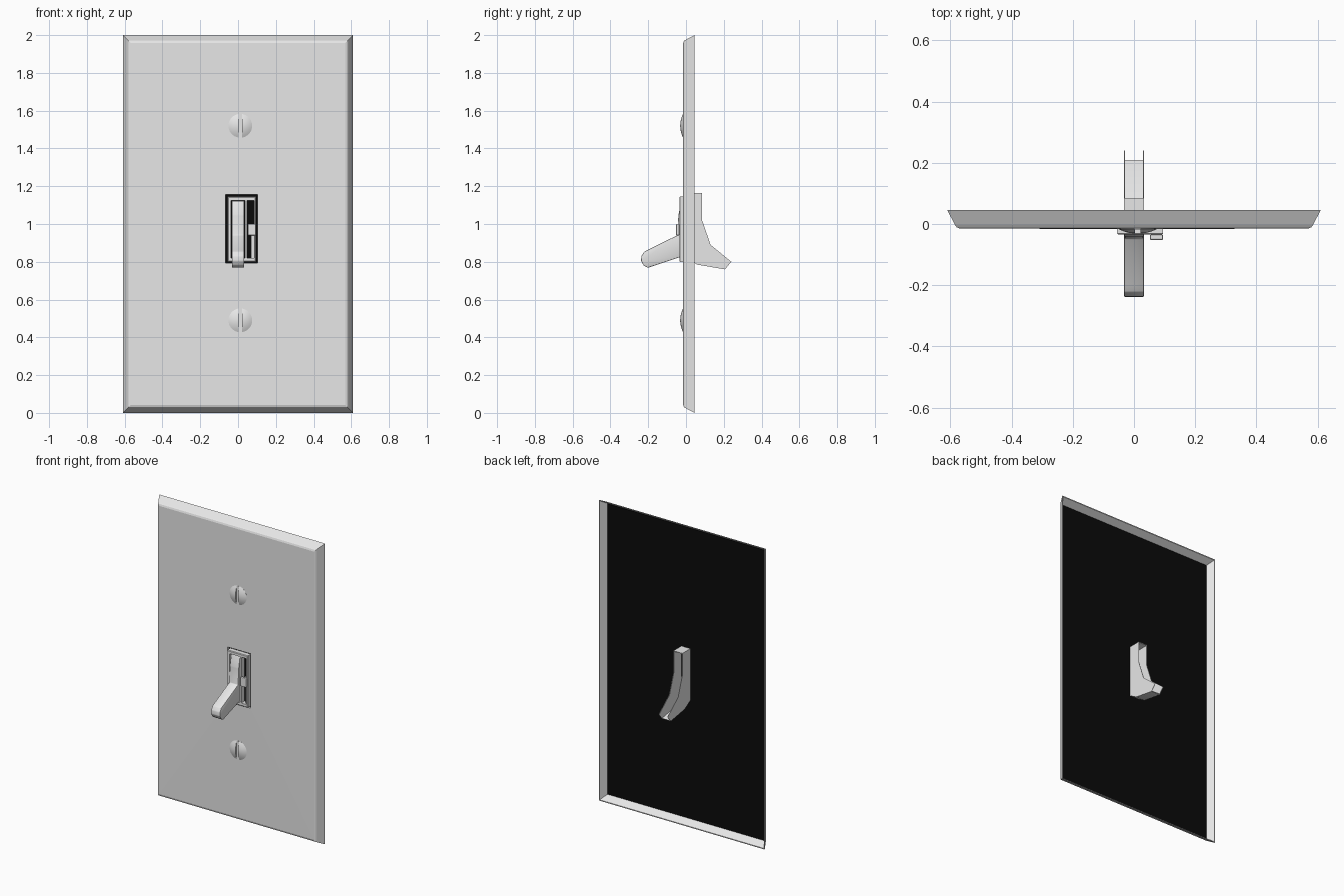
import bpy, bmesh, math

if "Cube" in bpy.data.objects:
    bpy.data.objects.remove(bpy.data.objects["Cube"])


def material(name, rgb):
    m = bpy.data.materials.new(name)
    m.use_nodes = True
    m.diffuse_color = (*rgb, 1)
    m.node_tree.nodes["Principled BSDF"].inputs["Base Color"].default_value = (*rgb, 1)
    return m


GREY = material("light grey plastic", (0.8, 0.8, 0.8))
BLACK = material("black backing", (0.003, 0.003, 0.003))


def finish(name, bm, mat=GREY, smooth=None):
    bmesh.ops.recalc_face_normals(bm, faces=bm.faces[:])
    me = bpy.data.meshes.new(name)
    bm.to_mesh(me)
    bm.free()
    me.materials.append(mat)
    ob = bpy.data.objects.new(name, me)
    bpy.context.collection.objects.link(ob)
    if smooth:
        bpy.ops.object.select_all(action='DESELECT')
        ob.select_set(True)
        bpy.context.view_layer.objects.active = ob
        bpy.ops.object.shade_smooth_by_angle(angle=math.radians(smooth))
    return ob


def box(name, x, y, z, mat=GREY, bevel=0):
    bm = bmesh.new()
    bmesh.ops.create_cube(bm, size=1)
    for v in bm.verts:
        for i, (lo, hi) in enumerate((x, y, z)):
            v.co[i] = (lo + hi) / 2 + v.co[i] * (hi - lo)
    if bevel:
        bmesh.ops.bevel(bm, geom=bm.edges[:], offset=bevel, segments=2, profile=0.5, affect='EDGES')
    return finish(name, bm, mat)


def extrude_profile(name, points, x0, x1, bevel=0):
    """Side outline of (y, z) points given thickness along x."""
    bm = bmesh.new()
    face = bm.faces.new([bm.verts.new((x0, y, z)) for y, z in points])
    ext = bmesh.ops.extrude_face_region(bm, geom=[face])
    for v in ext["geom"]:
        if isinstance(v, bmesh.types.BMVert):
            v.co.x = x1
    if bevel:
        bmesh.ops.bevel(bm, geom=bm.edges[:], offset=bevel, segments=2, profile=0.5, affect='EDGES')
    return finish(name, bm, GREY, 35)


def loft_rects(name, rects, smooth=None):
    """Bridge rectangles (x0, x1, z0, z1, y), leaving both ends open."""
    bm = bmesh.new()
    rings = [[bm.verts.new((x, y, z)) for x, z in ((a, c), (b, c), (b, d), (a, d))]
             for a, b, c, d, y in rects]
    for r, s in zip(rings, rings[1:]):
        for i in range(4):
            j = (i + 1) % 4
            bm.faces.new((r[i], r[j], s[j], s[i]))
    return finish(name, bm, GREY, smooth)


# Wall plate: flared hollow shell with a rounded front edge and an opening
def inset(d, y):
    return (-0.61 + d, 0.61 - d, d, 2 - d, y)


HOLE = (-0.065, 0.103, 0.793, 1.155)
loft_rects("wall_plate", [
    inset(0.034, 0.0), inset(0.006, 0.045), inset(0, 0.045), inset(0.026, -0.004),
    inset(0.031, -0.011), inset(0.042, -0.015), (*HOLE, -0.016), (*HOLE, 0.0)])

# Dark lining behind the plate
box("plate_backing", (-0.576, 0.576), (-0.001, 0.002), (0.034, 1.966), BLACK)

# Raised frame around the toggle and the slider slot
loft_rects("toggle_frame", [
    (-0.055, 0.095, 0.80, 1.145, -0.001), (-0.055, 0.095, 0.80, 1.145, -0.031),
    (-0.051, 0.091, 0.804, 1.141, -0.035), (-0.038, 0.084, 0.82, 1.125, -0.035),
    (-0.038, 0.084, 0.82, 1.125, -0.001)])
box("slot_divider", (0.037, 0.048), (-0.034, -0.001), (0.82, 1.125))

# Slider knob on its stem
box("slider_knob", (0.052, 0.095), (-0.052, -0.035), (0.94, 1.0), bevel=0.004)
box("slider_stem", (0.06, 0.078), (-0.036, -0.001), (0.95, 0.99))
box("slider_rail", (0.07, 0.084), (-0.02, -0.001), (0.82, 0.95))

# Toggle lever: sloped body and arm with a rounded tip
extrude_profile("toggle_lever", [
    (-0.002, 1.122), (-0.026, 1.122), (-0.04, 1.047), (-0.047, 0.94), (-0.20, 0.864),
    (-0.222, 0.853), (-0.236, 0.83), (-0.238, 0.805), (-0.225, 0.782), (-0.203, 0.768),
    (-0.03, 0.825), (-0.002, 0.825)], -0.033, 0.033, bevel=0.004)

# Rear housing: two thin cheeks joined by a floor and a cap, open at the back
CHEEK = [(0.001, 1.165), (0.085, 1.165), (0.085, 1.02), (0.13, 0.89),
         (0.24, 0.80), (0.206, 0.76), (0.06, 0.785), (0.001, 0.82)]
for side, x in (("right", -0.033), ("left", 0.030)):
    extrude_profile("housing_cheek_" + side, CHEEK, x, x + 0.003)
extrude_profile("housing_floor", [(0.001, 0.82), (0.06, 0.785), (0.206, 0.76),
                                  (0.209, 0.764), (0.06, 0.79), (0.001, 0.825)], -0.031, 0.031)
box("housing_cap", (-0.031, 0.031), (0.001, 0.085), (1.161, 1.165))


# Domed slotted screws: two circular-segment halves on a thin base disc
def screw(name, cx, cz, r=0.063, slot=0.009, rise=0.015):
    bm = bmesh.new()
    for sx in (-1, 1):
        a0 = math.acos(slot / r)
        rows = []
        for k, t in enumerate((1.0, 1.0, 0.85, 0.6, 0.3, 0.0)):
            y = -0.013 if k == 0 else -0.016 - rise * (1 - t * t)
            row = []
            for i in range(17):
                a = -a0 + 2 * a0 * i / 16
                x = slot + (r * math.cos(a) - slot) * t
                row.append(bm.verts.new((cx + sx * x, y, cz + r * math.sin(a) * (t if k else 1))))
            rows.append(row)
        for p, q in zip(rows, rows[1:]):
            for i in range(16):
                bm.faces.new((p[i], p[i + 1], q[i + 1], q[i]))
        # Flat wall along the slot
        bm.faces.new([w[0] for w in rows] + [w[16] for w in reversed(rows[:-1])])
    bmesh.ops.remove_doubles(bm, verts=bm.verts[:], dist=0.0001)
    return finish(name, bm, GREY, 40)


screw("upper_screw", 0.012, 1.52)
screw("lower_screw", 0.012, 0.49)
for label, z in (("upper", 1.52), ("lower", 0.49)):
    box(label + "_screw_slot_floor", (0.002, 0.022), (-0.018, -0.014), (z - 0.06, z + 0.06))
